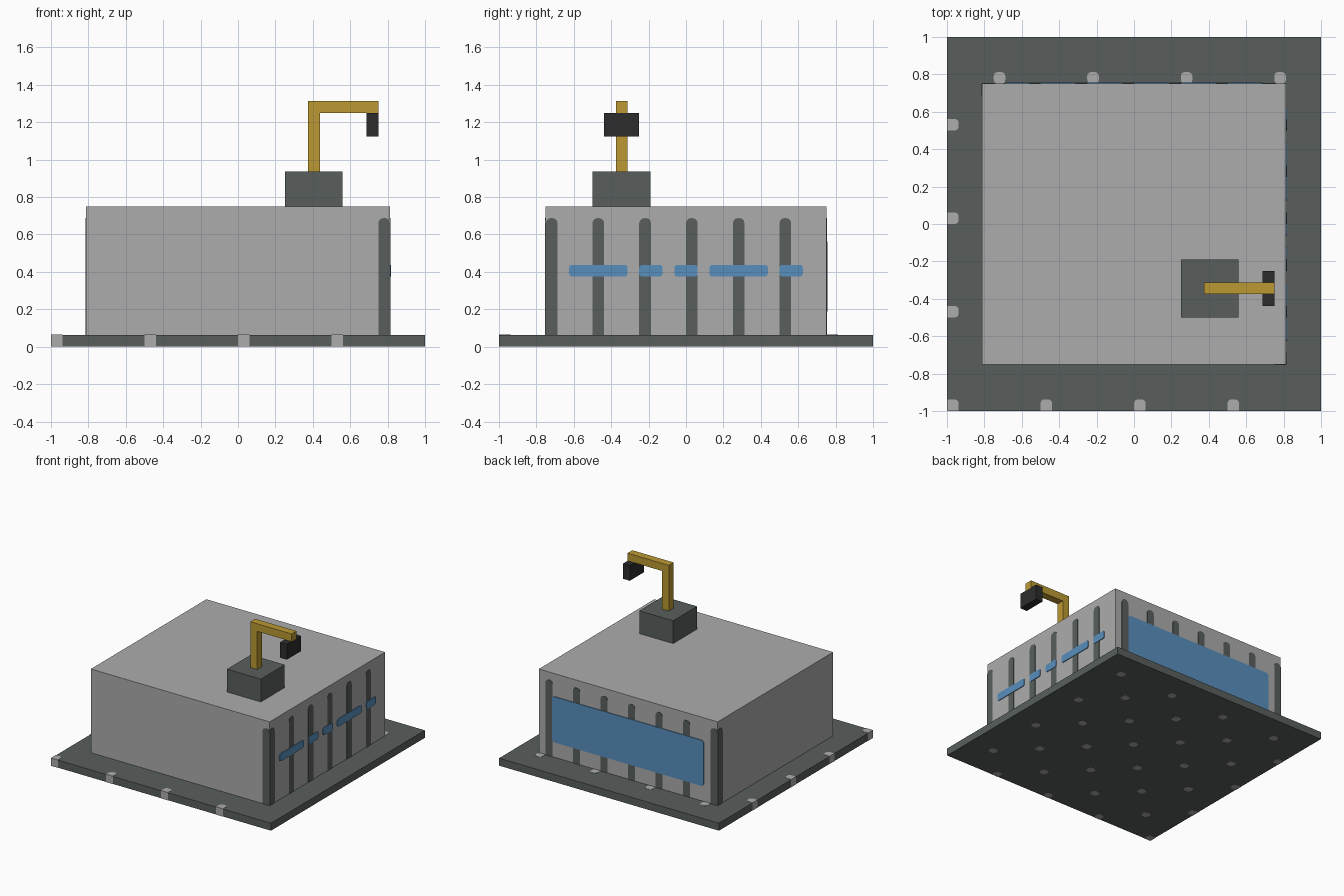
import bpy, bmesh, math
from mathutils import Vector

cube = bpy.data.objects.get("Cube")
if cube:
    bpy.data.objects.remove(cube, do_unlink=True)


def srgb(*c):
    return [((v / 255 + 0.055) / 1.055) ** 2.4 if v > 10 else v / 255 / 12.92 for v in c] + [1.0]


def material(name, *rgb):
    m = bpy.data.materials.new(name)
    m.use_nodes = True
    col = srgb(*rgb)
    m.diffuse_color = col
    bsdf = m.node_tree.nodes["Principled BSDF"]
    bsdf.inputs["Base Color"].default_value = col
    bsdf.inputs["Roughness"].default_value = 0.8
    return m


LIGHT = material("light concrete", 172, 172, 172)
DARK = material("dark slate", 88, 95, 92)
YELLOW = material("crane yellow", 187, 153, 50)
BLACK = material("black", 44, 44, 44)
BLUE = material("window blue", 88, 143, 190)


def rounded(u0, u1, v0, v1, radii):
    """Rectangle outline; radii for corners lower-left, lower-right, upper-right, upper-left."""
    corners = [(u0, v0, 1, 1, 180), (u1, v0, -1, 1, 270), (u1, v1, -1, -1, 0), (u0, v1, 1, -1, 90)]
    pts = []
    for (u, v, su, sv, a0), r in zip(corners, radii):
        if r <= 0:
            pts.append((u, v))
            continue
        for k in range(4):
            a = math.radians(a0 + 30 * k)
            pts.append((u + su * r + r * math.cos(a), v + sv * r + r * math.sin(a)))
    return pts


def prisms(name, outlines, axis, lo, hi, mat):
    """Extrude every outline from lo to hi along the axis, as one object."""
    place = {"x": lambda u, v, w: (w, u, v),
             "y": lambda u, v, w: (u, w, v),
             "z": lambda u, v, w: (u, v, w)}[axis]
    bm = bmesh.new()
    for pts in outlines:
        a = [bm.verts.new(Vector(place(u, v, lo))) for u, v in pts]
        b = [bm.verts.new(Vector(place(u, v, hi))) for u, v in pts]
        bm.faces.new(a)
        bm.faces.new(b)
        for i in range(len(pts)):
            j = (i + 1) % len(pts)
            bm.faces.new((a[i], a[j], b[j], b[i]))
    bmesh.ops.recalc_face_normals(bm, faces=bm.faces)
    me = bpy.data.meshes.new(name)
    bm.to_mesh(me)
    bm.free()
    me.materials.append(mat)
    ob = bpy.data.objects.new(name, me)
    bpy.context.collection.objects.link(ob)
    return ob


def box(name, x0, x1, y0, y1, z0, z1, mat):
    return prisms(name, [rounded(x0, x1, y0, y1, [0] * 4)], "z", z0, z1, mat)


U = 0.0625          # basic module
HX, HY = 0.8125, 0.75
R = 0.022

# Ground slab and main block
box("base_slab", -0.999, 0.999, -0.999, 0.999, 0.001, U, DARK)
box("main_block", -HX, HX, -HY, HY, U, 0.75, LIGHT)

# Staggered light inlays through the slab, square where they meet its rim
inlays = []
for start in (-1.0, -0.75):
    for i in range(4):
        for j in range(4):
            x, y = start + 0.5 * i, start + 0.5 * j
            left, front = x < -0.99, y < -0.99
            radii = [0 if left or front else R, 0 if front else R, R, 0 if left else R]
            inlays.append(rounded(x, x + U, y, y + U, radii))
prisms("slab_inlays", inlays, "z", 0.0, U + 0.002, LIGHT)


# Dark wall ribs with rounded tops
def rib(u):
    return rounded(u, u + U, U, 0.6875, [0, 0, 0.027, 0.027])


T = 0.003
prisms("left_wall_ribs", [rib(-HY + 0.25 * k) for k in range(6)], "x", HX - 0.01, HX + T, DARK)
prisms("back_wall_ribs", [rib(-HX + 0.25 * k) for k in range(7)], "y", HY - 0.01, HY + T, DARK)
prisms("front_corner_rib", [rib(HX - U)], "y", -HY - T, -HY + 0.01, DARK)
prisms("back_corner_rib", [rib(HY - U)], "x", -HX - T, -HX + 0.01, DARK)

# Blue windows: a broken strip on one wall, a large pane at the back
strip = [(-0.625, -0.3125), (-0.25, -0.125), (-0.0625, 0.0625), (0.125, 0.4375), (0.5, 0.625)]
prisms("strip_windows", [rounded(a, b, 0.375, 0.4375, [0.016] * 4) for a, b in strip],
       "x", HX, HX + 2 * T, BLUE)
prisms("back_window", [rounded(-0.6875, 0.6875, 0.1875, 0.5625, [0.02] * 4)],
       "y", HY, HY + 2 * T, BLUE)

# Rooftop plinth with the crane
box("crane_plinth", 0.25, 0.5575, -0.5, -0.19, 0.75, 0.9375, DARK)
arm = [(0.375, 0.9375), (0.4375, 0.9375), (0.4375, 1.25), (0.75, 1.25), (0.75, 1.3125), (0.375, 1.3125)]
prisms("crane_arm", [arm], "y", -0.375, -0.3125, YELLOW)
box("crane_head", 0.6875, 0.75, -0.4375, -0.2525, 1.125, 1.25, BLACK)
